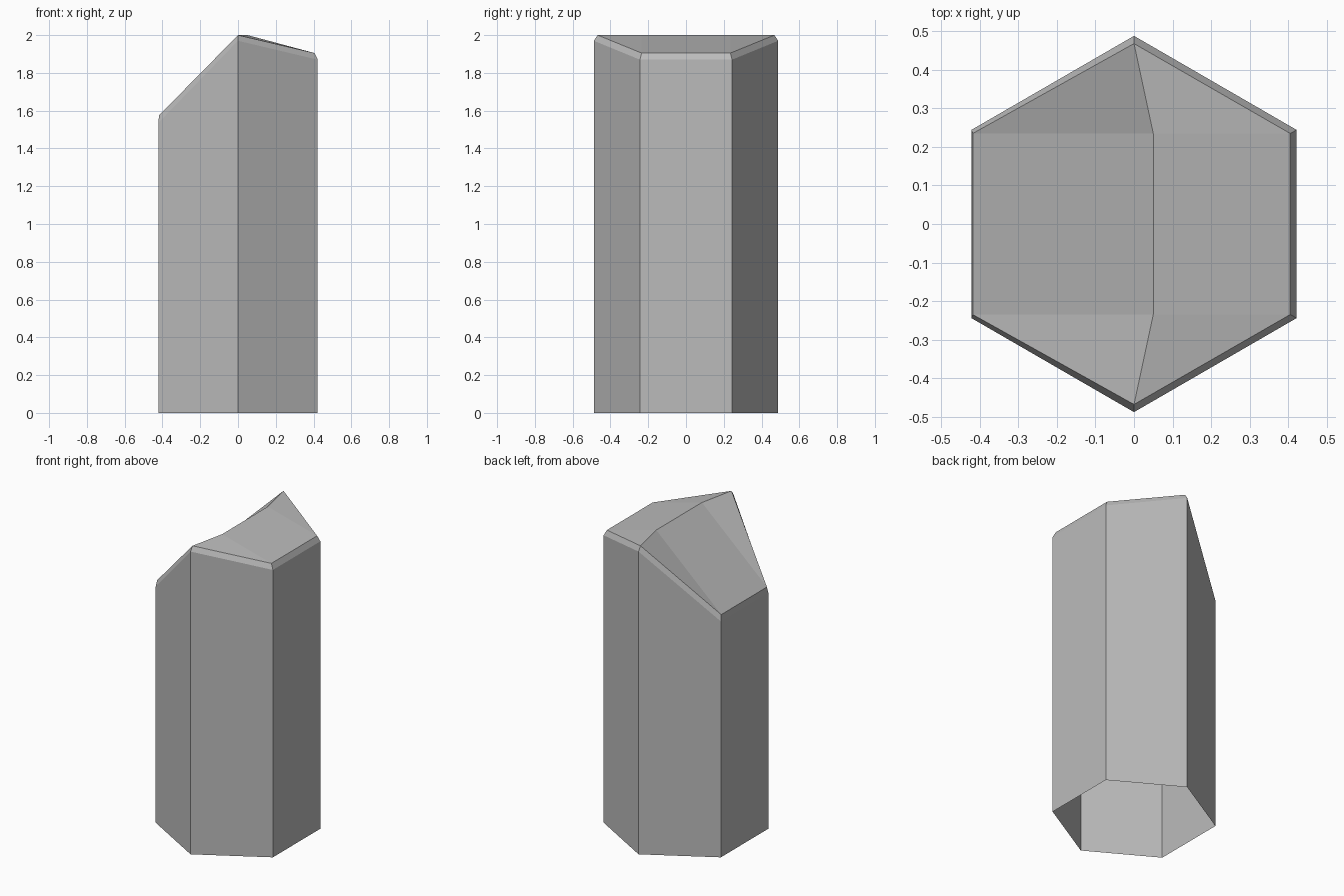
import bpy
import bmesh

cube = bpy.data.objects.get("Cube")
if cube:
    bpy.data.objects.remove(cube)

stone = bpy.data.materials.new("stone grey")
stone.use_nodes = True
colour = (0.5, 0.5, 0.5, 1)
stone.diffuse_color = colour
stone.node_tree.nodes["Principled BSDF"].inputs["Base Color"].default_value = colour


def hexagon(right, left, half_y, point_y, z_right, z_peak, z_left):
    """Six corners, anticlockwise from the front point."""
    return [(0, -point_y, z_peak), (right, -half_y, z_right), (right, half_y, z_right),
            (0, point_y, z_peak), (left, half_y, z_left), (left, -half_y, z_left)]


bm = bmesh.new()

# Foot, shoulder and chamfered rim of the column; the foot stays open
rings = [[bm.verts.new(p) for p in hexagon(*ring)] for ring in (
    (0.422, -0.422, 0.244, 0.488, 0, 0, 0),
    (0.422, -0.422, 0.244, 0.488, 1.87, 1.97, 1.535),
    (0.405, -0.418, 0.235, 0.468, 1.905, 2, 1.575))]
for low, high in zip(rings, rings[1:]):
    for i in range(6):
        j = (i + 1) % 6
        bm.faces.new((low[i], low[j], high[j], high[i]))

# Faceted crystal tip: two slopes meeting on a bent level ridge
front, right_front, right_back, back, left_back, left_front = rings[-1]
ridge_front = bm.verts.new((0.05, -0.235, 2))
ridge_back = bm.verts.new((0.05, 0.235, 2))
for face in ((front, right_front, ridge_front),
             (ridge_front, right_front, right_back, ridge_back),
             (ridge_back, right_back, back),
             (ridge_back, back, left_back),
             (ridge_front, ridge_back, left_back, left_front),
             (front, ridge_front, left_front)):
    bm.faces.new(face)

mesh = bpy.data.meshes.new("stone_column")
bm.to_mesh(mesh)
bm.free()
mesh.materials.append(stone)
column = bpy.data.objects.new("stone_column", mesh)
bpy.context.collection.objects.link(column)
